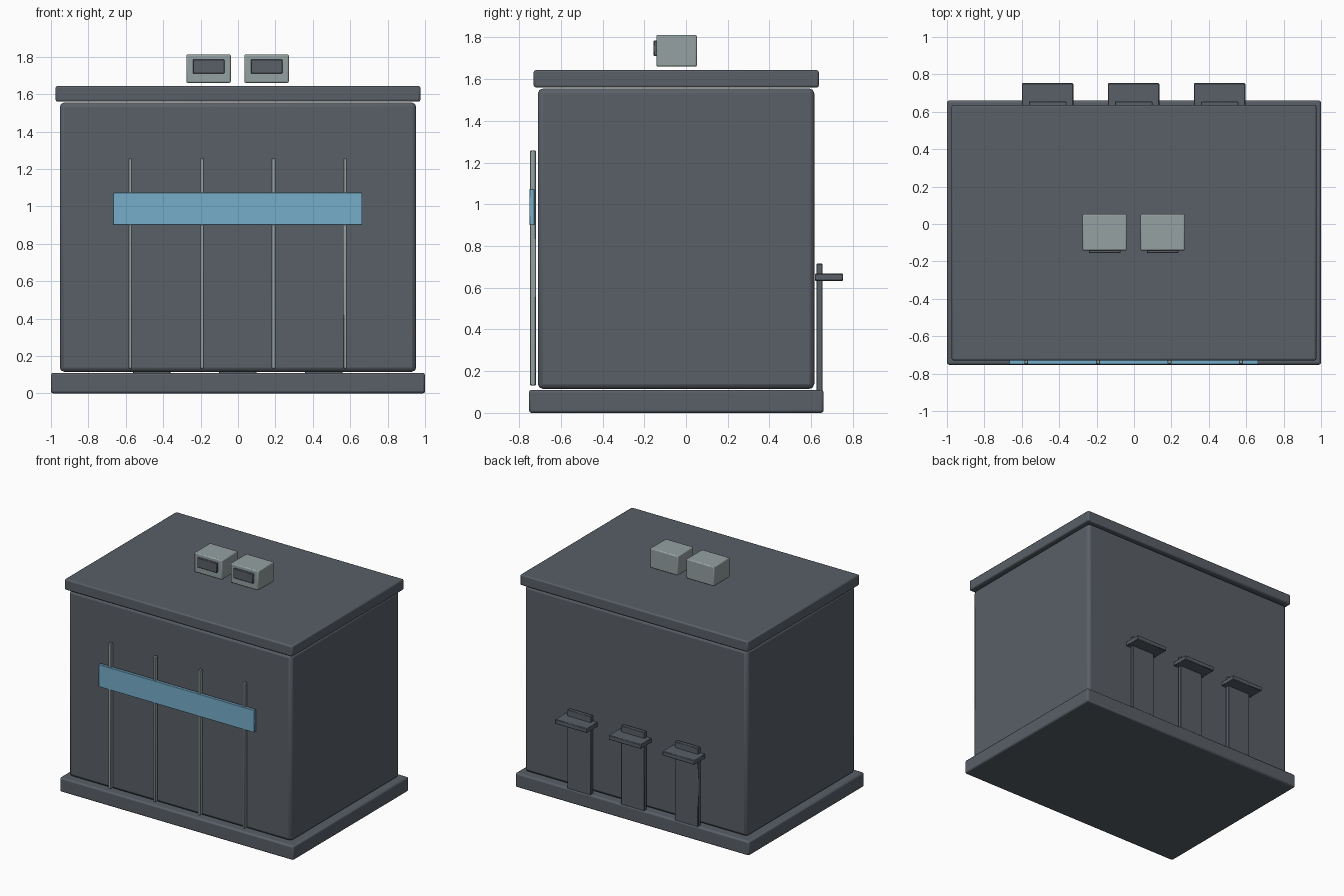
import bpy
from mathutils import Vector

if "Cube" in bpy.data.objects:
    bpy.data.objects.remove(bpy.data.objects["Cube"], do_unlink=True)


def make_material(name, rgb):
    mat = bpy.data.materials.new(name)
    mat.use_nodes = True
    mat.diffuse_color = (*rgb, 1)
    mat.node_tree.nodes["Principled BSDF"].inputs["Base Color"].default_value = (*rgb, 1)
    return mat


slate = make_material("slate grey", (0.10, 0.115, 0.135))
steel = make_material("pale steel", (0.30, 0.355, 0.36))
blue = make_material("sky blue", (0.18, 0.42, 0.59))


def box(name, x, y, z, mat, bevel=0.0, segments=2):
    """Box from its (min, max) extents on each axis, with rounded edges."""
    low, high = (Vector(corner) for corner in zip(x, y, z))
    bpy.ops.mesh.primitive_cube_add(size=1, location=(low + high) / 2)
    obj = bpy.context.object
    obj.name = name
    obj.scale = high - low
    bpy.ops.object.transform_apply(location=False, rotation=False, scale=True)
    obj.data.materials.append(mat)
    if bevel:
        mod = obj.modifiers.new("rounded edges", "BEVEL")
        mod.width = bevel
        mod.segments = segments
        bpy.ops.object.shade_smooth_by_angle()
    return obj


def around(centre, width):
    return centre - width / 2, centre + width / 2


# Building shell
box("base_slab", (-1, 1), (-0.753, 0.66), (0, 0.11), slate, 0.012)
box("main_body", (-0.953, 0.953), (-0.71, 0.615), (0.115, 1.555), slate, 0.024)
box("roof_slab", (-0.975, 0.975), (-0.73, 0.637), (1.56, 1.643), slate, 0.01)

# Front: upright bars behind a blue sign band
for i in range(4):
    box(f"front_bar_{i + 1}", around(-0.576 + 0.383 * i, 0.021),
        (-0.748, -0.72), (0.132, 1.257), steel, 0.003, 1)
box("sign_band", (-0.668, 0.664), (-0.751, -0.727), (0.9, 1.073), blue, 0.002, 1)

# Back: doors with canopies
for i in range(3):
    centre = -0.462 + 0.46 * i
    box(f"back_door_{i + 1}", around(centre, 0.2), (0.625, 0.655),
        (0.105, 0.715), slate, 0.003, 1)
    box(f"door_canopy_{i + 1}", around(centre, 0.275), (0.618, 0.753),
        (0.633, 0.668), slate, 0.004, 1)

# Rooftop units with dark front grilles
for side, centre in (("right", -0.157), ("left", 0.153)):
    box(f"{side}_roof_unit", around(centre, 0.238), (-0.142, 0.053),
        (1.66, 1.812), steel, 0.008)
    box(f"{side}_unit_grille", around(centre, 0.168), (-0.155, -0.135),
        (1.71, 1.785), slate, 0.003, 1)
